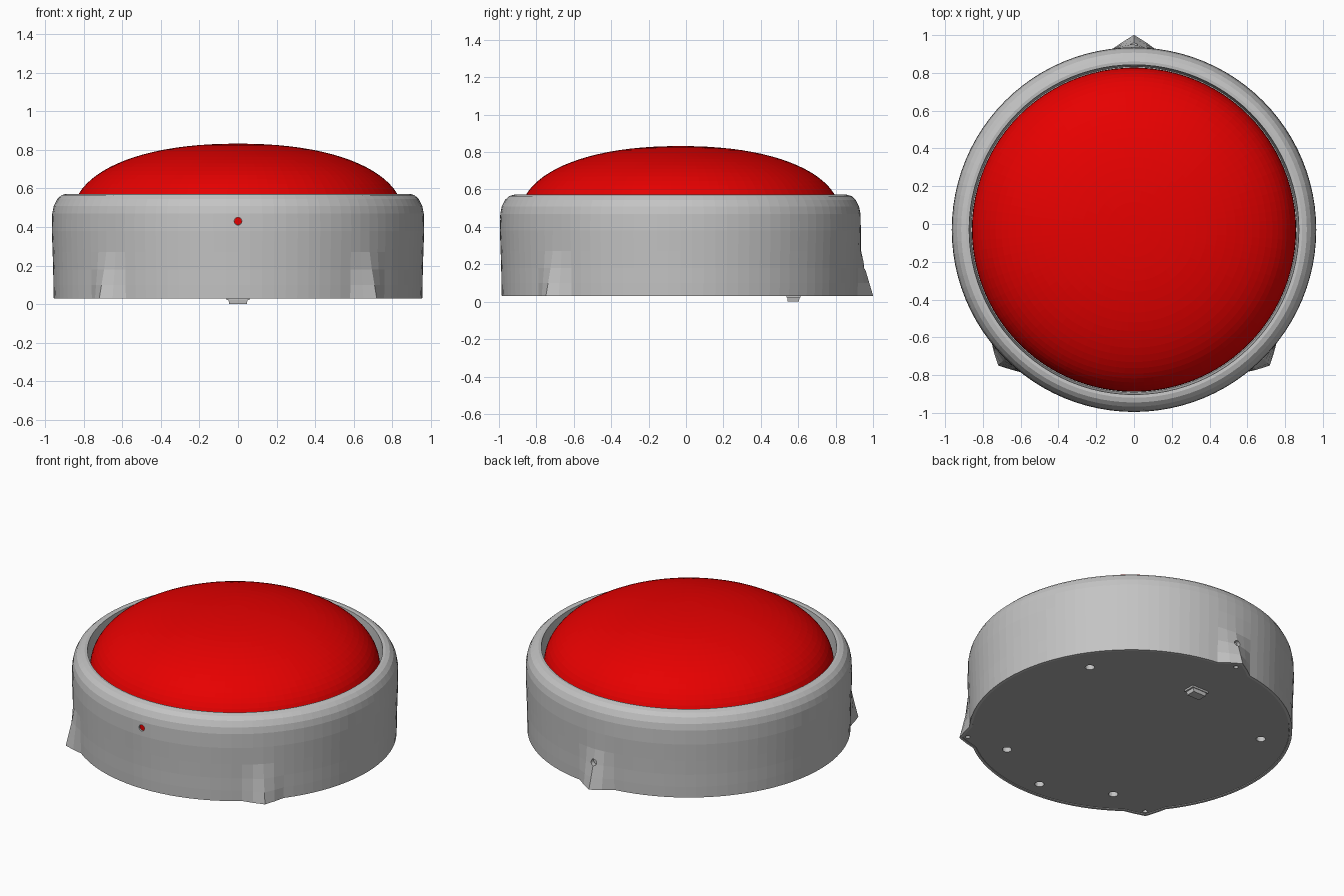
import bpy, bmesh, math
from mathutils import Matrix

if "Cube" in bpy.data.objects:
    bpy.data.objects.remove(bpy.data.objects["Cube"], do_unlink=True)

CY = -0.03                     # centre of the round body
SEGS = 96
# Screw feet: angle in degrees and how far each sticks out
FEET = ((90, 0.076), (225, 0.062), (315, 0.062))
FOOT_WIDTH = math.radians(7.5)


def material(name, rgb):
    m = bpy.data.materials.new(name)
    m.use_nodes = True
    m.diffuse_color = (*rgb, 1)
    m.node_tree.nodes["Principled BSDF"].inputs["Base Color"].default_value = (*rgb, 1)
    return m


GREY = material("light grey plastic", (0.55, 0.55, 0.55))
BASE = material("mid grey base", (0.42, 0.42, 0.42))
RED = material("red plastic", (0.80, 0.0, 0.0))


def finish(name, bm, mat):
    bmesh.ops.recalc_face_normals(bm, faces=bm.faces)
    me = bpy.data.meshes.new(name)
    bm.to_mesh(me)
    bm.free()
    me.materials.append(mat)
    ob = bpy.data.objects.new(name, me)
    bpy.context.collection.objects.link(ob)
    return ob


def bump(theta, z):
    """Outward swell of the three screw feet, fading with height."""
    fade = max(0, 1 - (z - 0.03) / 0.27) ** 1.2
    for a, height in FEET:
        d = abs((theta - math.radians(a) + math.pi) % math.tau - math.pi)
        if d < FOOT_WIDTH:
            return height * fade * (0.5 + 0.5 * math.cos(math.pi * d / FOOT_WIDTH))
    return 0


def lathe(name, profile, mat, swell=False, closed=False):
    """Spin a profile; join its ends into a ring, or cap them."""
    bm = bmesh.new()
    rings = []
    for r, z in profile:
        ring = []
        for i in range(SEGS):
            t = math.tau * i / SEGS
            rr = r + (bump(t, z) if swell else 0)
            ring.append(bm.verts.new((rr * math.cos(t), CY + rr * math.sin(t), z)))
        rings.append(ring)
    if closed:
        rings.append(rings[0])
    else:
        bm.faces.new(rings[0])
        bm.faces.new(rings[-1])
    for a, b in zip(rings, rings[1:]):
        for i in range(SEGS):
            j = (i + 1) % SEGS
            bm.faces.new((a[i], a[j], b[j], b[i]))
    return finish(name, bm, mat)


def rods(name, specs, mat, tilt=0):
    """Cylinders given as (centre, radius, length)."""
    bm = bmesh.new()
    for loc, radius, length in specs:
        bmesh.ops.create_cone(bm, cap_ends=True, segments=16, radius1=radius,
                              radius2=radius, depth=length,
                              matrix=Matrix.Translation(loc) @ Matrix.Rotation(tilt, 4, 'X'))
    return finish(name, bm, mat)


def drill(target, cutter):
    cutter.hide_render = True
    mod = target.modifiers.new("holes", 'BOOLEAN')
    mod.operation = 'DIFFERENCE'
    mod.solver = 'EXACT'
    mod.object = cutter
    bpy.context.view_layer.objects.active = target
    bpy.ops.object.modifier_apply(modifier=mod.name)
    bpy.data.objects.remove(cutter, do_unlink=True)


# Housing: skirt with feet, rounded rim and inner well
housing = lathe("housing", [
    (0.938, 0.03), (0.955, 0.03), (0.957, 0.10), (0.958, 0.18), (0.961, 0.27),
    (0.965, 0.38), (0.963, 0.47), (0.955, 0.51), (0.937, 0.545), (0.915, 0.565),
    (0.89, 0.572), (0.873, 0.57), (0.862, 0.40), (0.80, 0.40),
    (0.80, 0.13), (0.938, 0.13)], GREY, swell=True, closed=True)

# Front light socket and rear screw hole
drill(housing, rods("socket_cutter", [((0, CY - 0.965, 0.43), 0.02, 0.04),
                                      ((0, 0.96, 0.19), 0.02, 0.07)],
                    GREY, math.pi / 2))
rods("indicator_light", [((0, CY - 0.949, 0.43), 0.0195, 0.01)], RED, math.pi / 2)

# Base plate following the outline of the feet, with screw wells
base = lathe("base_plate", [(0.937, 0.034), (0.937, 0.128)], BASE, swell=True)
spots = [(0, -0.87)]
for s in (-1, 1):
    spots += [(s * 0.66, 0.38), (s * 0.41, -0.68)]
wells = [((x, y, 0.05), 0.028, 0.12) for x, y in spots]
for a, _ in FEET:
    t = math.radians(a)
    wells.append(((0.968 * math.cos(t), CY + 0.968 * math.sin(t), 0.03), 0.014, 0.08))
drill(base, rods("well_cutter", wells, GREY))
# Light grey well walls
base.data.materials.clear()
for m in (BASE, GREY):
    base.data.materials.append(m)
for p in base.data.polygons:
    c = p.center
    on_rim = math.hypot(c.x, c.y - CY) > 0.93 and c.z > 0.079
    p.material_index = int(abs(p.normal.z) < 0.5 and not on_rim)

# Push dome: fuller than an ellipse near the edge
STEPS = 22
dome = [(0.858, 0.40)]
for k in range(STEPS):
    a = math.pi / 2 * k / STEPS
    dome.append((0.858 * math.cos(a) ** 0.91, 0.45 + 0.382 * math.sin(a) ** 0.91))
dome.append((0.01, 0.832))
lathe("push_dome", dome, RED)

# Switch nub under the base: stepped block
bm = bmesh.new()
for w, d, z0, z1, taper in ((0.12, 0.076, 0.022, 0.036, 1), (0.10, 0.066, 0.0, 0.024, 0.9)):
    for v in bmesh.ops.create_cube(bm, size=1)["verts"]:
        low = v.co.z < 0
        s = taper if low else 1
        v.co = (v.co.x * w * s, 0.574 + v.co.y * d * s, z0 if low else z1)
finish("switch_nub", bm, GREY)
